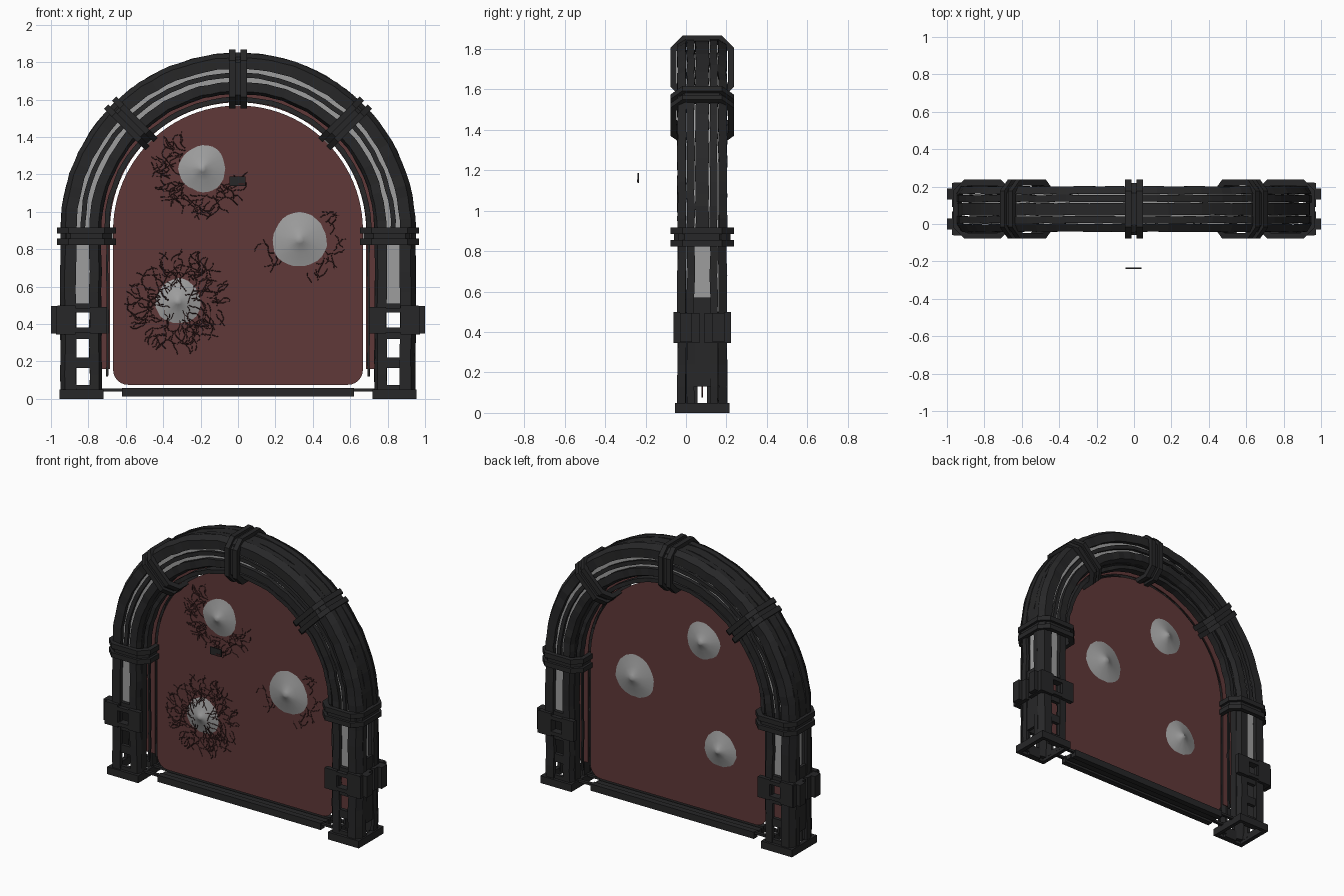
import bpy, bmesh, math, random
from mathutils import Vector

if "Cube" in bpy.data.objects:
    bpy.data.objects.remove(bpy.data.objects["Cube"])

random.seed(4)
R, C, Y = 0.83, 0.9, 0.08      # frame path radius, arch centre height, mid depth


def mat(name, r, g, b):
    m = bpy.data.materials.new(name)
    m.diffuse_color = (r, g, b, 1)
    m.use_nodes = True
    m.node_tree.nodes["Principled BSDF"].inputs["Base Color"].default_value = m.diffuse_color
    return m


DARK = mat("charcoal", 0.02, 0.02, 0.021)
RED = mat("dull_red", 0.115, 0.04, 0.04)
VEIN = mat("dark_red", 0.035, 0.013, 0.013)
GREY = mat("grey", 0.34, 0.34, 0.34)


def finish(bm, name, m):
    bmesh.ops.recalc_face_normals(bm, faces=bm.faces)
    me = bpy.data.meshes.new(name)
    bm.to_mesh(me)
    bm.free()
    me.materials.append(m)
    ob = bpy.data.objects.new(name, me)
    bpy.context.collection.objects.link(ob)
    return ob


def boxes(name, specs, m, mirror=True):
    """Boxes given as (x0, x1, y0, y1, z0, z1), mirrored over x = 0."""
    bm = bmesh.new()
    for x0, x1, y0, y1, z0, z1 in specs:
        for s in ((1, -1) if mirror else (1,)):
            g = bmesh.ops.create_cube(bm, size=1)["verts"]
            for v in g:
                v.co = Vector((s * ((x0 + x1) / 2 + v.co.x * (x1 - x0)),
                               (y0 + y1) / 2 + v.co.y * (y1 - y0),
                               (z0 + z1) / 2 + v.co.z * (z1 - z0)))
    return finish(bm, name, m)


# frame path stations: (kind, value), right leg up, over the arch, left leg down
def stations(z0=0.02, leg=True, n=48):
    zs = [z0 + (C - z0) * i / 8 for i in range(8)] if leg else []
    return ([(1, z) for z in zs] + [(0, math.pi * i / n) for i in range(n + 1)]
            + [(-1, z) for z in reversed(zs)])


def place(st, d, y):
    k, v = st
    if k:
        return Vector((k * (R + d), y, v))
    return Vector(((R + d) * math.cos(v), y, C + (R + d) * math.sin(v)))


def sweep(name, section, m=DARK, sts=None, jit=0.003):
    """Bar with a (radial offset, depth) section along the frame path."""
    bm = bmesh.new()
    rings = []
    for st in sts or stations():
        jd, jy = random.uniform(-jit, jit), random.uniform(-jit, jit)
        rings.append([bm.verts.new(place(st, d + jd, y + jy)) for d, y in section])
    n = len(section)
    for a, b in zip(rings, rings[1:]):
        for i in range(n):
            bm.faces.new((a[i], a[(i + 1) % n], b[(i + 1) % n], b[i]))
    bm.faces.new(rings[0])
    bm.faces.new(rings[-1])
    return finish(bm, name, m)


def rect(d0, d1, y0, y1):
    return [(d0, y0), (d1, y0), (d1, y1), (d0, y1)]


def both(name, section, **kw):
    sweep("front_" + name, section, **kw)
    sweep("back_" + name, [(d, 2 * Y - y) for d, y in section], **kw)


arc = stations(leg=False)
# long bars of the frame, front and back
both("outer_rail", [(0.12, 0.0), (0.095, -0.042), (0.035, -0.042),
                    (0.035, -0.015), (0.09, 0.0)])
both("inner_rail", [(-0.035, -0.038), (-0.085, -0.038), (-0.1, -0.005),
                    (-0.085, 0.0), (-0.035, -0.012)])
both("outer_strip", rect(0.095, 0.117, 0.004, 0.042))
both("inner_strip", rect(-0.1, -0.085, 0.0, 0.055))
both("slot_rail", rect(-0.012, 0.014, -0.034, -0.015), sts=arc)
both("inner_trim", rect(-0.142, -0.115, -0.005, 0.045), sts=arc)
both("thin_trim", rect(-0.138, -0.126, 0.03, 0.045), sts=stations(0.12))
sweep("outer_middle_strip", rect(0.095, 0.114, 0.047, 0.113), sts=arc)
# grey core inside the slots
sweep("grey_core", rect(-0.05, 0.05, 0.0, 0.16), GREY, stations(0.5), 0)
# red lining of the frame
sweep("red_lining", rect(-0.145, -0.04, Y - 0.003, Y + 0.003), RED, stations(0.16), 0)


# clamps around the frame: two octagonal rings with a lower band between
def ring(bm, a, t0, t1, half, thick):
    u = Vector((math.cos(a), 0, math.sin(a)))
    t = Vector((-math.sin(a), 0, math.cos(a)))
    loops = []
    for h, tt in ((half, t0), (half, t1), (half - thick, t1), (half - thick, t0)):
        f = h * 0.62
        octa = [(h, f), (f, h), (-f, h), (-h, f), (-h, -f), (-f, -h), (f, -h), (h, -f)]
        loops.append([bm.verts.new(Vector((0, Y + y, C)) + u * (R - 0.02 + d) + t * tt)
                      for d, y in octa])
    for j in range(4):
        p, q = loops[j], loops[(j + 1) % 4]
        for i in range(8):
            bm.faces.new((p[i], p[(i + 1) % 8], q[(i + 1) % 8], q[i]))


bm = bmesh.new()
for k in range(5):
    a = math.pi * k / 4
    o = {0: -0.03, 4: 0.03}.get(k, 0)
    ring(bm, a, o - 0.047, o - 0.014, 0.157, 0.03)
    ring(bm, a, o + 0.014, o + 0.047, 0.157, 0.03)
    ring(bm, a, o - 0.016, o + 0.016, 0.14, 0.012)
finish(bm, "frame_clamps", DARK)

# ladder rungs and outer panel of the legs
rungs = []
for y0, y1 in ((-0.035, -0.01), (0.17, 0.195)):
    for z0, z1 in ((0.0, 0.075), (0.165, 0.22), (0.32, 0.38), (0.46, 0.51)):
        rungs.append((0.785, 0.875, y0, y1, z0, z1))
boxes("leg_rungs", rungs, DARK)
boxes("leg_outer_panel", [(0.92, 0.94, 0.035, 0.125, 0.13, 0.57)], DARK)

# side brackets
br = []
for y0, y1 in ((-0.062, -0.03), (0.19, 0.222)):
    br += [(0.7, 0.79, y0, y1, 0.35, 0.49), (0.87, 0.965, y0, y1, 0.345, 0.5),
           (0.78, 0.88, y0, y1, 0.46, 0.485), (0.78, 0.88, y0, y1, 0.355, 0.38)]
for y0, y1 in ((-0.06, 0.068), (0.092, 0.22)):
    br.append((0.945, 0.972, y0, y1, 0.345, 0.495))
for y0, y1 in ((-0.03, 0.03), (0.13, 0.19)):
    br.append((0.965, 1.0, y0, y1, 0.35, 0.495))
boxes("side_brackets", br, DARK)

# foot collars
boxes("foot_collars", [(0.72, 0.955, -0.055, -0.03, 0, 0.05),
                       (0.72, 0.955, 0.19, 0.215, 0, 0.05),
                       (0.925, 0.955, -0.055, 0.215, 0, 0.05),
                       (0.72, 0.745, -0.055, 0.215, 0, 0.05)], DARK)
# threshold bars between the feet
boxes("threshold_bars", [(-0.62, 0.62, 0.01, 0.05, 0.012, 0.058),
                         (-0.62, 0.62, 0.06, 0.1, 0.02, 0.05),
                         (-0.62, 0.62, 0.11, 0.15, 0.012, 0.058),
                         (-0.74, 0.74, 0.02, 0.04, 0.04, 0.056),
                         (-0.74, 0.74, 0.12, 0.14, 0.04, 0.056)], DARK, False)

# red membrane with rounded lower corners
W, B, q = 0.668, 0.075, 0.08
pts = [(W * math.cos(math.pi * i / 48), C + W * math.sin(math.pi * i / 48)) for i in range(49)]
for cx, a0 in ((-W + q, math.pi), (W - q, 1.5 * math.pi)):
    pts += [(cx + q * math.cos(a0 + i * math.pi / 12),
             B + q + q * math.sin(a0 + i * math.pi / 12)) for i in range(7)]
bm = bmesh.new()
f = bm.faces.new([bm.verts.new((x, Y - 0.003, z)) for x, z in pts])
e = bmesh.ops.extrude_face_region(bm, geom=[f])["geom"]
for v in e:
    if isinstance(v, bmesh.types.BMVert):
        v.co.y += 0.006
finish(bm, "membrane", RED)


# grey cones poking out of the membrane on both sides
def cone(name, cx, cz, r):
    bm = bmesh.new()
    n = 28
    wob = [1 + 0.035 * math.sin(3 * i * math.tau / n + cx * 9) + random.uniform(-0.02, 0.02)
           for i in range(n)]
    for s in (-1, 1):
        loops = [[bm.verts.new((cx + r * k * wob[i] * math.cos(i * math.tau / n), Y + s * h,
                                cz + r * k * wob[i] * math.sin(i * math.tau / n)))
                  for i in range(n)] for k, h in ((1, 0.004), (0.5, 0.02), (0.15, 0.038))]
        tip = bm.verts.new((cx, Y + s * 0.052, cz))
        for i in range(n):
            j = (i + 1) % n
            for p, w in zip(loops, loops[1:]):
                bm.faces.new((p[i], p[j], w[j], w[i]))
            bm.faces.new((loops[-1][i], loops[-1][j], tip))
    ob = finish(bm, name, GREY)
    for p in ob.data.polygons:
        p.use_smooth = True


# branching veins around a cone, on the front of the membrane
def veins(name, cx, cz, r, count, reach, inner, a0, a1):
    cu = bpy.data.curves.new(name, "CURVE")
    cu.dimensions = "3D"
    cu.bevel_depth, cu.bevel_resolution = 0.0022, 0
    for _ in range(count):
        a = random.uniform(a0, a1)
        d = random.uniform(inner * r, reach * 0.8)
        x, z, h = cx + d * math.cos(a), cz + d * math.sin(a), a + random.uniform(-1, 1)
        path = []
        for _ in range(random.randint(5, 10)):
            dist = math.hypot(x - cx, z - cz)
            if dist > reach or abs(x) > 0.62 or (inner >= 1 and dist < r):
                break
            y = Y - 0.006 - max(0, 1 - dist / r) * 0.042
            path.append((x, y, z, 1))
            h += random.uniform(-0.9, 0.9)
            x, z = x + 0.02 * math.cos(h), z + 0.02 * math.sin(h)
        if len(path) > 2:
            sp = cu.splines.new("POLY")
            sp.points.add(len(path) - 1)
            for p, co in zip(sp.points, path):
                p.co = co
    cu.materials.append(VEIN)
    ob = bpy.data.objects.new(name, cu)
    bpy.context.collection.objects.link(ob)
    bpy.ops.object.select_all(action="DESELECT")
    ob.select_set(True)
    bpy.context.view_layer.objects.active = ob
    bpy.ops.object.convert(target="MESH")


for label, cx, cz, r, count, reach, inner, a0, a1 in (
        ("upper", -0.19, 1.23, 0.125, 60, 0.28, 1.0, 2.2, 5.9),
        ("right", 0.33, 0.85, 0.145, 20, 0.25, 1.0, -2.9, 0.9),
        ("lower", -0.32, 0.52, 0.12, 120, 0.29, 0.4, 0, math.tau)):
    cone(label + "_cone", cx, cz, r)
    veins(label + "_veins", cx, cz, r, count, reach, inner, a0, a1)

# small plate floating in front
boxes("floating_plate", [(-0.045, 0.04, -0.24, -0.232, 1.138, 1.188)], DARK, False)
boxes("floating_plate_mark", [(0.0, 0.035, -0.2415, -0.24, 1.142, 1.155)], VEIN, False)
